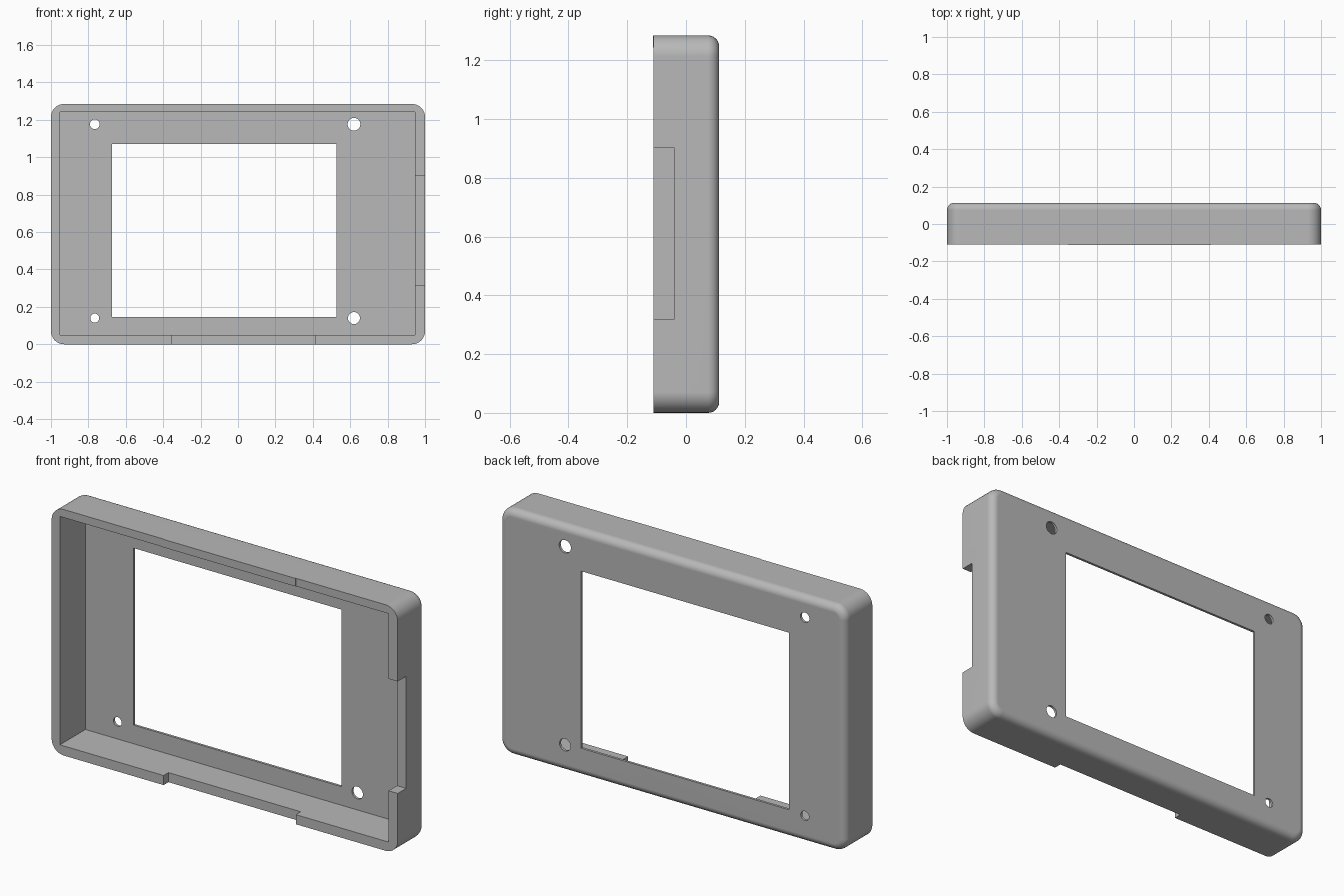
import bpy, bmesh, math
from mathutils import Matrix

default = bpy.data.objects.get("Cube")
if default:
    bpy.data.objects.remove(default, do_unlink=True)

grey = bpy.data.materials.new("plain grey")
grey.use_nodes = True
colour = (0.48, 0.48, 0.48, 1)
grey.diffuse_color = colour
grey.node_tree.nodes["Principled BSDF"].inputs["Base Color"].default_value = colour

FRONT, BACK, FLOOR = -0.11, 0.113, 0.1
HEIGHT = 1.285


def make_object(name, bm):
    mesh = bpy.data.meshes.new(name)
    bm.to_mesh(mesh)
    bm.free()
    mesh.materials.append(grey)
    obj = bpy.data.objects.new(name, mesh)
    bpy.context.collection.objects.link(obj)
    return obj


def box_mesh(x0, x1, y0, y1, z0, z1):
    bm = bmesh.new()
    place = Matrix.Translation(((x0 + x1) / 2, (y0 + y1) / 2, (z0 + z1) / 2))
    size = Matrix.Diagonal((x1 - x0, y1 - y0, z1 - z0, 1))
    bmesh.ops.create_cube(bm, size=1, matrix=place @ size)
    return bm


def select_only(obj):
    bpy.ops.object.select_all(action='DESELECT')
    obj.select_set(True)
    bpy.context.view_layer.objects.active = obj


def cut(target, bm):
    cutter = make_object("cutter", bm)
    cutter.hide_render = True
    mod = target.modifiers.new("cut", 'BOOLEAN')
    mod.operation = 'DIFFERENCE'
    mod.solver = 'EXACT'
    mod.object = cutter
    select_only(target)
    bpy.ops.object.modifier_apply(modifier=mod.name)
    bpy.data.objects.remove(cutter, do_unlink=True)


# Shell block: rounded corners, then a rounded rim on the back
bm = box_mesh(-1, 1, FRONT, BACK, 0, HEIGHT)
corners = [e for e in bm.edges
           if abs(e.verts[0].co.y - e.verts[1].co.y) > 0.1]
bmesh.ops.bevel(bm, geom=corners, offset=0.07, segments=8,
                profile=0.5, affect='EDGES')
rim = [e for e in bm.edges if all(v.co.y > BACK - 0.001 for v in e.verts)]
bmesh.ops.bevel(bm, geom=rim, offset=0.038, segments=6,
                profile=0.5, affect='EDGES')
shell = make_object("case_shell", bm)

# Hollow inside, screen window, side notch and bottom notch
cut(shell, box_mesh(-0.952, 0.947, -0.3, FLOOR, 0.05, 1.243))
cut(shell, box_mesh(-0.674, 0.527, 0, 0.3, 0.147, 1.072))
cut(shell, box_mesh(0.9, 1.1, -0.3, -0.04, 0.318, 0.903))
cut(shell, box_mesh(-0.353, 0.411, -0.3, -0.07, -0.1, 0.1))

# Screw holes
for x, z, radius in ((-0.766, 1.176, 0.026), (-0.766, 0.14, 0.024),
                     (0.62, 1.176, 0.034), (0.62, 0.14, 0.032)):
    bm = bmesh.new()
    bmesh.ops.create_cone(
        bm, cap_ends=True, segments=32, radius1=radius, radius2=radius, depth=0.2,
        matrix=Matrix.Translation((x, BACK, z)) @ Matrix.Rotation(math.pi / 2, 4, 'X'))
    cut(shell, bm)

# Smooth rounded edges while keeping the flats flat
select_only(shell)
bpy.ops.object.shade_smooth_by_angle(angle=math.radians(30))
weighted = shell.modifiers.new("even_normals", 'WEIGHTED_NORMAL')
weighted.keep_sharp = True

# Thin raised strip on the top wall's front edge
make_object("top_edge_strip",
            box_mesh(-0.353, 0.411, -0.113, FRONT + 0.001, 1.243, HEIGHT))
